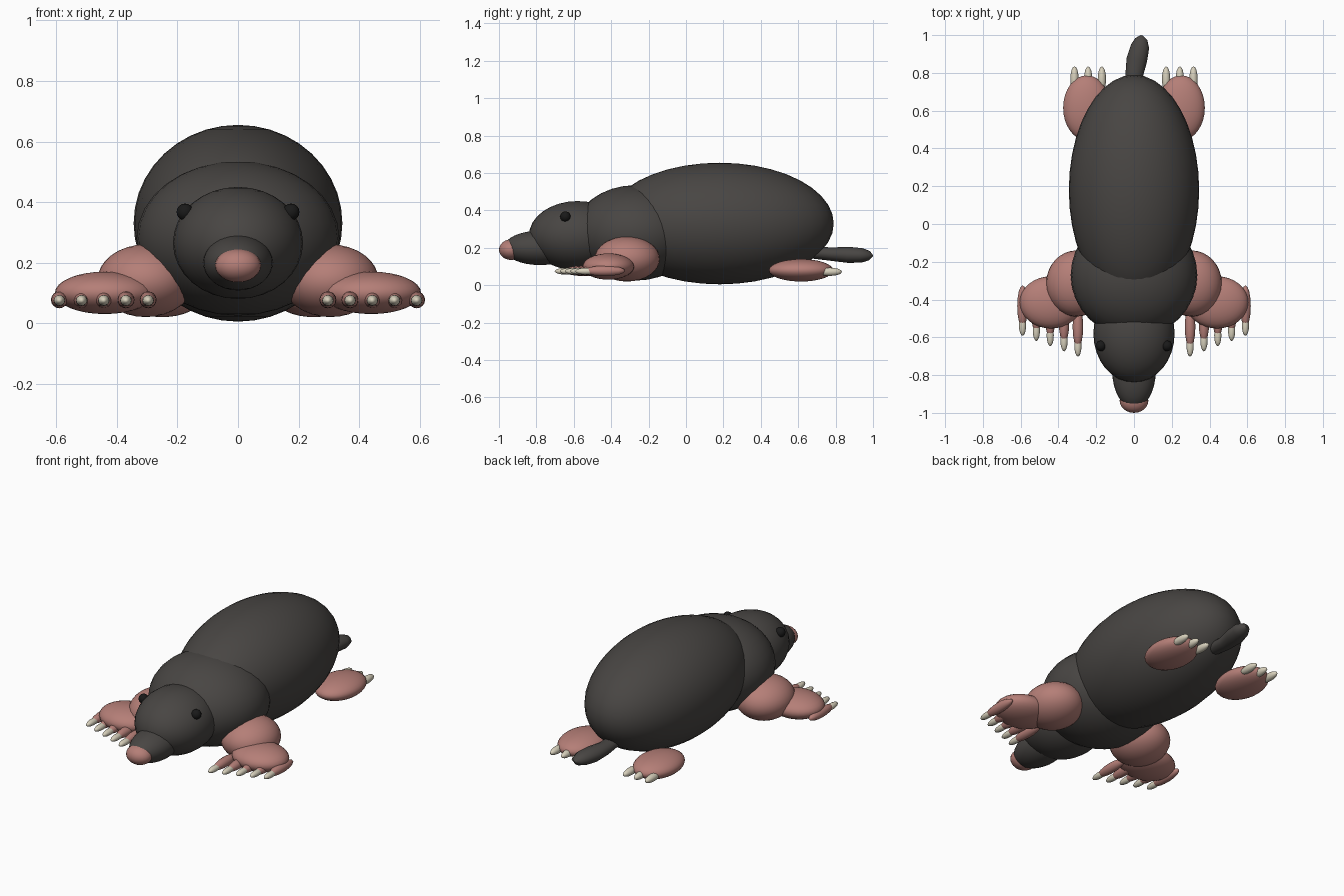
import bpy

if "Cube" in bpy.data.objects:
    bpy.data.objects.remove(bpy.data.objects["Cube"])


def material(name, rgb):
    m = bpy.data.materials.new(name)
    m.diffuse_color = (*rgb, 1)
    m.use_nodes = True
    m.node_tree.nodes["Principled BSDF"].inputs["Base Color"].default_value = m.diffuse_color
    return m


FUR = material("fur", (0.065, 0.06, 0.056))
SKIN = material("skin", (0.46, 0.21, 0.185))
CLAW = material("claw", (0.68, 0.63, 0.50))
BLACK = material("eye_black", (0.01, 0.01, 0.01))


def blob(name, center, radii, mat, segs=32):
    """Smooth ellipsoid."""
    bpy.ops.mesh.primitive_uv_sphere_add(segments=segs, ring_count=segs // 2, location=center)
    ob = bpy.context.object
    ob.name = name
    ob.scale = radii
    bpy.ops.object.transform_apply(location=False, rotation=False, scale=True)
    bpy.ops.object.shade_smooth()
    ob.data.materials.append(mat)
    return ob


# Body masses, rear to nose
blob("body", (0, 0.18, 0.33), (0.345, 0.61, 0.325), FUR, 40)
blob("shoulders", (0, -0.27, 0.28), (0.335, 0.33, 0.255), FUR)
blob("head", (0, -0.58, 0.265), (0.215, 0.26, 0.185), FUR)
blob("snout", (0, -0.78, 0.2), (0.115, 0.195, 0.092), FUR)
blob("nose", (0, -0.935, 0.19), (0.076, 0.065, 0.055), SKIN, 24)

# Tail: short tapered tube with a slight sideways bend
curve = bpy.data.curves.new("tail", "CURVE")
curve.dimensions = "3D"
curve.bevel_depth = 1
curve.bevel_resolution = 5
curve.use_fill_caps = True
path = [(0, 0.66, 0.18, 0.04), (0, 0.78, 0.168, 0.046), (0.015, 0.87, 0.163, 0.055),
        (0.032, 0.94, 0.16, 0.049), (0.038, 0.98, 0.158, 0.032), (0.04, 0.999, 0.157, 0.005)]
spline = curve.splines.new("POLY")
spline.points.add(len(path) - 1)
for p, (x, y, z, r) in zip(spline.points, path):
    p.co = (x, y, z, 1)
    p.radius = r
spline.use_smooth = True
tail = bpy.data.objects.new("tail", curve)
bpy.context.collection.objects.link(tail)
# flatten the tube a little about its own height
tail.scale.z = 0.8
tail.location.z = 0.16 * 0.2
curve.materials.append(FUR)

for side, s in (("left", 1), ("right", -1)):
    blob(f"eye_{side}", (s * 0.175, -0.645, 0.367), (0.028, 0.028, 0.028), BLACK, 16)

    # Digging forelimb: upper arm, broad palm, five clawed digits
    blob(f"upper_arm_{side}", (s * 0.305, -0.315, 0.14), (0.16, 0.175, 0.12), SKIN)
    blob(f"palm_{side}", (s * 0.44, -0.415, 0.1), (0.165, 0.138, 0.07), SKIN)
    for i in range(5):
        x = s * (0.297 + 0.0733 * i)
        tip = -0.70 + 0.0275 * i
        blob(f"digit_{side}_{i}", (x, tip + 0.155, 0.077), (0.028, 0.11, 0.028), SKIN, 16)
        blob(f"front_claw_{side}_{i}", (x, tip + 0.055, 0.075), (0.019, 0.057, 0.018), CLAW, 16)

    # Hind foot with three claws
    blob(f"hind_foot_{side}", (s * 0.25, 0.615, 0.08), (0.125, 0.172, 0.06), SKIN)
    for i in range(3):
        blob(f"hind_claw_{side}_{i}", (s * (0.17 + 0.0725 * i), 0.768, 0.072),
             (0.022, 0.066, 0.022), CLAW, 16)
